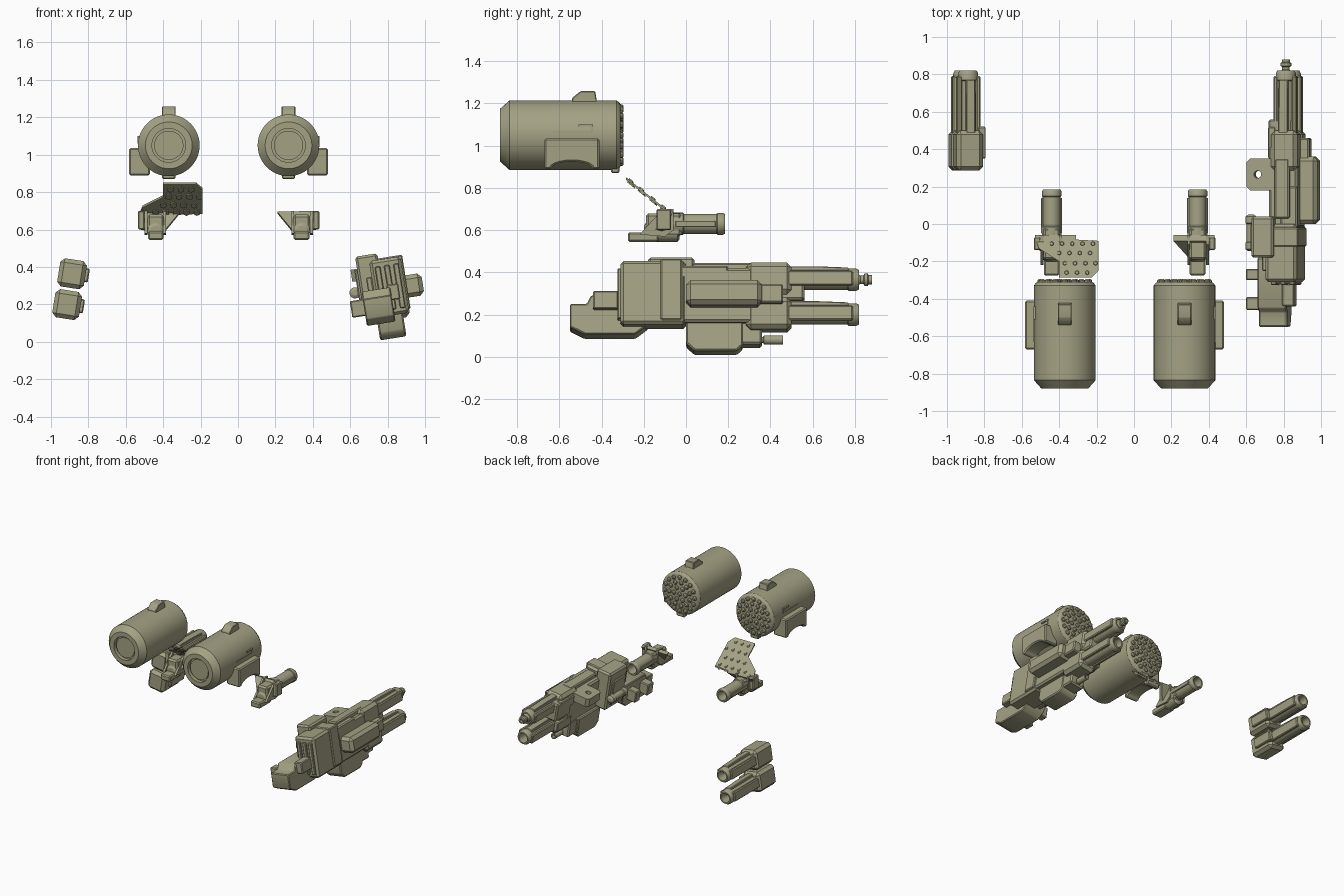
import bpy, bmesh
from math import radians, sin, cos, pi
from mathutils import Matrix, Vector

if "Cube" in bpy.data.objects:
    bpy.data.objects.remove(bpy.data.objects["Cube"])

paint = bpy.data.materials.new("khaki_paint")
paint.use_nodes = True
KHAKI = (0.37, 0.36, 0.23, 1)
paint.diffuse_color = KHAKI
paint.node_tree.nodes["Principled BSDF"].inputs["Base Color"].default_value = KHAKI

# Placement frames
WORLD = Matrix.Identity(4)
FLIP = Matrix.Scale(-1, 4, (1, 0, 0))
PAIR = Matrix.Translation((-0.1, 0, 0)) @ FLIP
GUN = Matrix.Translation((0.825, 0, 0.283)) @ Matrix.Rotation(radians(-9), 4, 'Y')
TWIN = Matrix.Translation((-0.075, 0, 0)) @ FLIP @ GUN


def finish(name, bm, frame, bevel=0.0):
    if bevel:
        bmesh.ops.bevel(bm, geom=bm.edges[:], offset=bevel, segments=1, affect='EDGES')
    bm.transform(frame)
    bmesh.ops.recalc_face_normals(bm, faces=bm.faces[:])
    me = bpy.data.meshes.new(name)
    bm.to_mesh(me)
    bm.free()
    me.materials.append(paint)
    me.shade_smooth()
    me.set_sharp_from_angle(angle=radians(32))
    ob = bpy.data.objects.new(name, me)
    bpy.context.collection.objects.link(ob)
    return ob


def box(name, x, y, z, frame=WORLD, bevel=0.006):
    bm = bmesh.new()
    bmesh.ops.create_cube(bm, size=1)
    for v in bm.verts:
        v.co = [(a + b) / 2 + c * (b - a) for c, (a, b) in zip(v.co, (x, y, z))]
    finish(name, bm, frame, bevel)


def prism(name, outline, x, frame=WORLD, bevel=0.0):
    """Extrude a (y, z) outline along x."""
    bm = bmesh.new()
    f = bm.faces.new([bm.verts.new((x[0], a, b)) for a, b in outline])
    ext = bmesh.ops.extrude_face_region(bm, geom=[f])
    moved = [v for v in ext["geom"] if isinstance(v, bmesh.types.BMVert)]
    bmesh.ops.translate(bm, verts=moved, vec=(x[1] - x[0], 0, 0))
    finish(name, bm, frame, bevel)


def lathe(name, profile, x, z, frame=WORLD, n=32):
    """Spin a (radius, y) profile about an axis along y, closing both ends."""
    bm = bmesh.new()
    rings = [[bm.verts.new((x + r * cos(2 * pi * i / n), y, z + r * sin(2 * pi * i / n)))
              for i in range(n)] for r, y in profile]
    for a, b in zip(rings, rings[1:]):
        for i in range(n):
            j = (i + 1) % n
            bm.faces.new((a[i], a[j], b[j], b[i]))
    bm.faces.new(rings[0])
    bm.faces.new(rings[-1])
    finish(name, bm, frame)


def rocket_pod(side, frame):
    cx, cz = 0.27, 1.05
    lathe(side + "_pod_shell", [(0.07, -0.865), (0.078, -0.865), (0.078, -0.85), (0.09, -0.85),
          (0.09, -0.88), (0.125, -0.88), (0.165, -0.835), (0.165, -0.33), (0.155, -0.315),
          (0.145, -0.31)], cx, cz, frame, 48)
    # Rocket tips in rings on the rear face
    for count, rad in ((1, 0), (6, 0.05), (11, 0.091), (16, 0.13)):
        for i in range(count):
            a = 2 * pi * i / count
            lathe(side + "_rocket_tip", [(0.017, -0.315), (0.016, -0.302), (0.009, -0.295)],
                  cx + rad * cos(a), cz + rad * sin(a), frame, 8)
    # Top lug, rear bottom lug and side mount with an arched foot
    prism(side + "_pod_top_lug", [(-0.54, 1.2), (-0.54, 1.225), (-0.5, 1.258), (-0.43, 1.258),
          (-0.42, 1.2)], (cx - 0.037, cx + 0.037), frame, 0.004)
    box(side + "_pod_bottom_lug", (cx - 0.035, cx + 0.035), (-0.355, -0.315), (0.87, 0.91), frame)
    arch = [(-0.54 - 0.1 * cos(pi * i / 10), 0.89 + 0.035 * sin(pi * i / 10)) for i in range(11)]
    prism(side + "_pod_mount", [(-0.67, 0.89)] + arch + [(-0.41, 0.89), (-0.41, 1.035),
          (-0.67, 1.035)], (0.37, 0.482), frame, 0.008)
    prism(side + "_pod_step_trim", [(-0.63, 1.06), (-0.44, 1.06), (-0.44, 1.1), (-0.51, 1.1),
          (-0.51, 1.09), (-0.45, 1.09), (-0.45, 1.07), (-0.63, 1.07)], (0.40, 0.437), frame)


def arm_gun(side, frame):
    cx, cz = 0.34, 0.63
    lathe(side + "_arm_barrel", [(0.03, 0.1), (0.036, 0.185), (0.046, 0.185), (0.052, 0.175),
          (0.052, 0.15), (0.048, 0.145), (0.048, -0.01), (0.053, -0.015), (0.053, -0.07),
          (0.035, -0.08)], cx, cz, frame, 24)
    for s in (-1, 1):
        box(side + "_barrel_rail", (cx + s * 0.05 - 0.006, cx + s * 0.05 + 0.006),
            (-0.05, 0.14), (0.615, 0.645), frame, 0.003)
    box(side + "_arm_receiver", (cx - 0.045, cx + 0.045), (-0.19, -0.02), (0.57, 0.68), frame, 0.012)
    lathe(side + "_arm_underside", [(0.03, -0.2), (0.045, -0.19), (0.045, -0.04), (0.03, -0.03)],
          cx, 0.59, frame, 16)
    box(side + "_arm_foot", (cx - 0.042, cx + 0.042), (-0.275, -0.13), (0.545, 0.59), frame, 0.008)
    # Leaning side cheeks and the triangular wing
    for a, b in ((0.285, 0.3), (0.385, 0.4)):
        prism(side + "_arm_cheek", [(-0.22, 0.58), (-0.11, 0.7), (-0.06, 0.7), (-0.06, 0.6),
              (-0.1, 0.57)], (a, b), frame)
    bm = bmesh.new()
    front = [(0.21, -0.09, 0.695), (0.43, -0.09, 0.7), (0.43, -0.13, 0.61), (0.3, -0.19, 0.585)]
    v = [[bm.verts.new(Vector(p) + Vector((0, d, -d * 0.3))) for p in front] for d in (0, 0.03)]
    bm.faces.new(v[0])
    bm.faces.new(v[1])
    for i in range(4):
        j = (i + 1) % 4
        bm.faces.new((v[0][i], v[0][j], v[1][j], v[1][i]))
    finish(side + "_arm_wing", bm, frame)
    box(side + "_arm_side_block", (0.4, 0.435), (-0.14, -0.07), (0.6, 0.7), frame)


for side, frame in (("left", WORLD), ("right", PAIR)):
    rocket_pod(side, frame)
    arm_gun(side, frame)

# Slanted armour plate with stud rows, beside the right arm gun
slant = Matrix.Shear('XY', 4, (0, 0))
slant[2][1], slant[2][3] = -0.8, 0.69 - 0.8 * 0.09
outline = [(-0.19, -0.09), (-0.19, -0.25), (-0.225, -0.285), (-0.4, -0.285), (-0.4, -0.2),
           (-0.51, -0.13), (-0.53, -0.07), (-0.37, -0.08)]
bm = bmesh.new()
f = bm.faces.new([bm.verts.new((x, y, -0.006)) for x, y in outline])
ext = bmesh.ops.extrude_face_region(bm, geom=[f])
bmesh.ops.translate(bm, verts=[v for v in ext["geom"] if isinstance(v, bmesh.types.BMVert)],
                    vec=(0, 0, 0.012))
finish("armour_plate", bm, slant)
for y, start, count in ((-0.26, -0.36, 3), (-0.21, -0.37, 4), (-0.155, -0.40, 4), (-0.105, -0.44, 5)):
    for i in range(count):
        bm = bmesh.new()
        bmesh.ops.create_cone(bm, cap_ends=True, segments=6, radius1=0.019, radius2=0.009, depth=0.028,
                              matrix=Matrix.Translation((start + i * 0.055, y, 0)))
        finish("armour_stud", bm, slant)


def double_barrel(side, frame):
    for level, w in (("upper", 0.0835), ("lower", -0.0835)):
        name = side + "_" + level
        lathe(name + "_barrel", [(0.03, 0.7), (0.036, 0.82), (0.046, 0.82), (0.054, 0.805),
              (0.054, 0.77), (0.048, 0.765), (0.048, 0.5), (0.055, 0.49), (0.055, 0.3)],
              0, w, frame, 24)
        for s in (-1, 1):
            box(name + "_sleeve", (s * 0.05 - 0.012, s * 0.05 + 0.012), (0.36, 0.79),
                (w - 0.035, w + 0.035), frame)
        prism(name + "_top_rail", [(0.36, w), (0.36, w + 0.062), (0.62, w + 0.062),
              (0.77, w + 0.056), (0.77, w)], (-0.03, 0.02), frame, 0.004)
        box(name + "_breech", (-0.072, 0.072), (0.285, 0.5), (w - 0.078, w + 0.074), frame, 0.022)
        box(name + "_breech_block", (-0.09, -0.05), (0.35, 0.52), (w - 0.035, w + 0.04), frame)


double_barrel("left", GUN)
double_barrel("right", TWIN)

# Heavy gun: muzzle tip
lathe("heavy_muzzle_tip", [(0.04, 0.8), (0.02, 0.825), (0.02, 0.84), (0.03, 0.845), (0.03, 0.86),
      (0.022, 0.865), (0.022, 0.88), (0.012, 0.88), (0.012, 0.83)], 0, 0.0835, GUN, 16)
# Heavy gun: receiver, spine and magazines, each (x range, y range, z range, bevel)
heavy = {
    "receiver": ((-0.1, 0.07), (-0.31, 0.0), (-0.14, 0.165), 0.015),
    "receiver_rib": ((-0.115, 0.08), (-0.12, -0.02), (-0.12, 0.172), 0.006),
    "mid_body": ((-0.085, 0.07), (-0.02, 0.42), (-0.13, 0.13), 0.012),
    "barrel_clamp": ((-0.09, 0.05), (0.38, 0.56), (-0.02, 0.12), 0.01),
    "left_flank": ((-0.17, -0.05), (-0.18, 0.04), (-0.1, 0.2), 0.012),
    "left_flank_cap": ((-0.185, -0.16), (-0.15, 0.0), (-0.06, 0.13), 0.006),
    "top_spine": ((-0.05, 0.03), (0.03, 0.35), (0.1, 0.16), 0.008),
    "top_ridge": ((-0.02, 0.07), (-0.18, 0.2), (0.08, 0.14), 0.008),
    "side_magazine": ((0.05, 0.165), (0.0, 0.36), (-0.06, 0.06), 0.022),
    "side_magazine_step": ((0.05, 0.12), (0.3, 0.46), (-0.045, 0.045), 0.008),
    "front_grille": ((-0.13, -0.1), (-0.25, -0.1), (-0.13, 0.08), 0.005),
    "lower_step": ((-0.09, 0.03), (0.25, 0.36), (-0.23, -0.1), 0.01),
    "stock_tab_front": ((-0.235, -0.15), (-0.46, -0.39), (-0.12, -0.03), 0.006),
    "stock_tab_rear": ((-0.235, -0.15), (-0.3, -0.24), (-0.12, -0.03), 0.006),
    "stock_side_tab": ((-0.03, 0.035), (-0.44, -0.32), (-0.06, 0.025), 0.006),
}
for part, (x, y, z, b) in heavy.items():
    box("heavy_" + part, x, y, z, GUN, b)
for i in range(3):
    u = -0.075 + i * 0.05
    box("heavy_front_slat", (u, u + 0.03), (-0.325, -0.3), (-0.11, 0.13), GUN, 0.005)

# Heavy gun: stock and lower magazine profiles
prism("heavy_stock", [(-0.55, -0.03), (-0.55, -0.14), (-0.48, -0.175), (-0.24, -0.175), (-0.18, -0.13),
      (-0.18, 0.01), (-0.45, 0.01), (-0.47, -0.03)], (-0.165, -0.01), GUN, 0.006)
prism("heavy_lower_magazine", [(0.0, -0.1), (0.0, -0.225), (0.04, -0.262), (0.24, -0.262),
      (0.27, -0.235), (0.27, -0.1)], (-0.107, 0.035), GUN, 0.008)
lathe("heavy_lower_tube", [(0.012, 0.43), (0.013, 0.46), (0.022, 0.46), (0.022, 0.37), (0.014, 0.365),
      (0.014, 0.3)], -0.03, -0.2, GUN, 16)

# Heavy gun: mounting flange with a round hole, and its side canister
flange = [(-0.205, 0.2), (-0.185, 0.18), (-0.06, 0.18), (-0.06, 0.35), (-0.185, 0.35), (-0.205, 0.33)]
hole = [(-0.145 + 0.02 * cos(pi * i / 8), 0.265 + 0.02 * sin(pi * i / 8)) for i in range(16)]
bm = bmesh.new()
edges = []
for loop in (flange, hole):
    vs = [bm.verts.new((x, y, 0.07)) for x, y in loop]
    edges += [bm.edges.new((a, b)) for a, b in zip(vs, vs[1:] + vs[:1])]
bmesh.ops.triangle_fill(bm, use_beauty=True, edges=edges)
ext = bmesh.ops.extrude_face_region(bm, geom=bm.faces[:])
bmesh.ops.translate(bm, verts=[v for v in ext["geom"] if isinstance(v, bmesh.types.BMVert)],
                    vec=(0, 0, 0.065))
finish("heavy_mount_flange", bm, GUN)
lathe("heavy_side_canister", [(0.015, -0.145), (0.03, -0.135), (0.03, -0.1), (0.024, -0.095),
      (0.024, 0.0), (0.03, 0.005), (0.03, 0.04), (0.015, 0.05)], -0.2, 0.01, GUN, 16)
